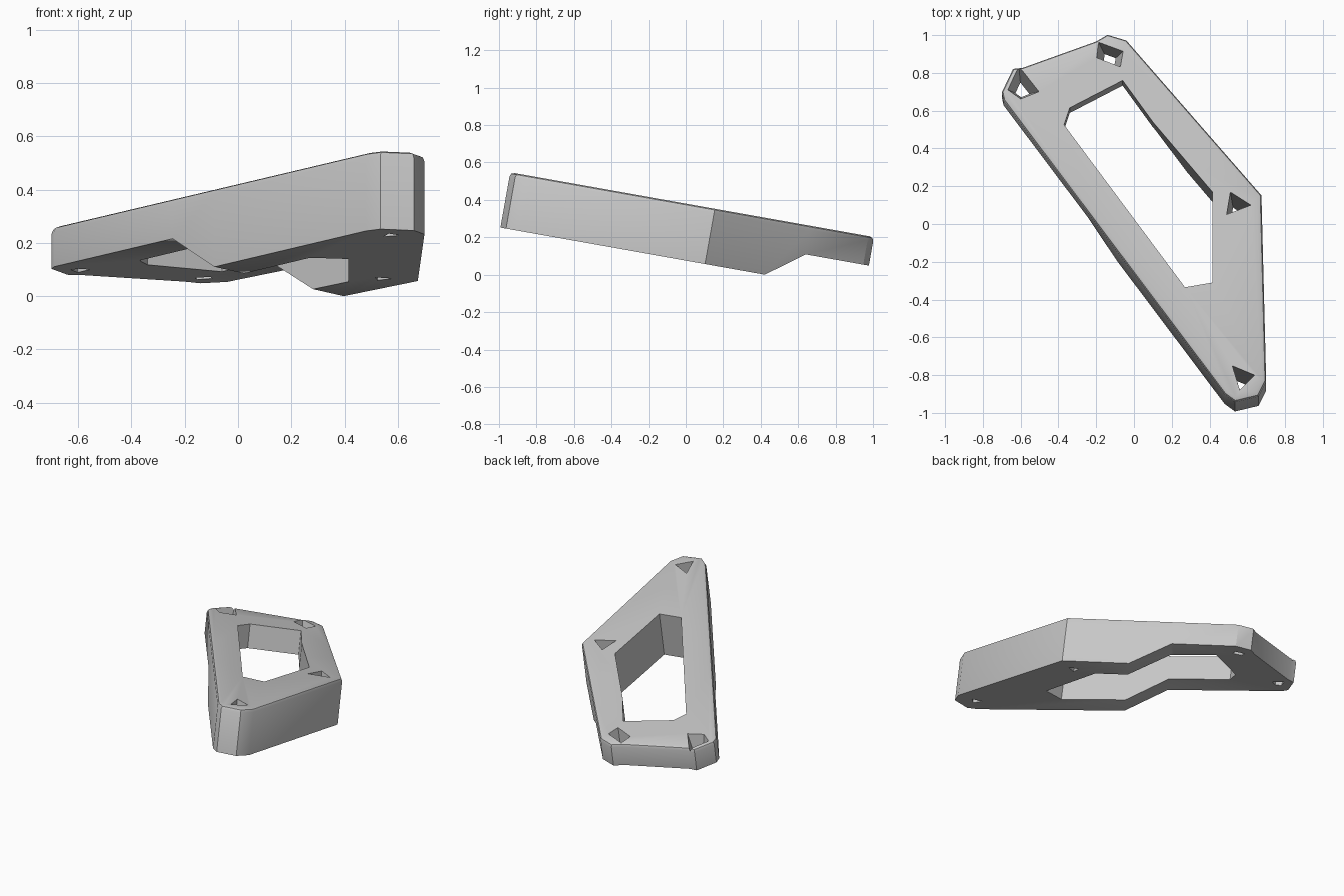
import bpy, bmesh, math
from mathutils import Matrix, Vector

cube = bpy.data.objects.get("Cube")
if cube:
    bpy.data.objects.remove(cube, do_unlink=True)

TILT = math.atan(0.178)
FRAME = Matrix.Translation((0, 0, 0.38)) @ Matrix.Rotation(-TILT, 4, 'X')
THICK, THIN = 0.30, 0.155
# Direction across the underside step, and where its ramp starts and ends
ACROSS = Vector((-0.79, 0.61, 0)).normalized()
RAMP_START, RAMP_END = -0.02, 0.235

grey = bpy.data.materials.new("light_grey")
grey.use_nodes = True
grey.diffuse_color = (0.57, 0.57, 0.57, 1)
grey.node_tree.nodes["Principled BSDF"].inputs["Base Color"].default_value = (0.57, 0.57, 0.57, 1)


def prism(points, top, bottom, taper=1.0):
    """Closed solid between two heights, its lower end scaled by taper."""
    bm = bmesh.new()
    flat = [Vector((x, y / math.cos(TILT), 0)) for x, y in points]
    mid = sum(flat, Vector()) / len(flat)
    upper = [bm.verts.new(p + Vector((0, 0, top))) for p in flat]
    lower = [bm.verts.new(mid.lerp(p, taper) + Vector((0, 0, bottom))) for p in flat]
    bm.faces.new(upper)
    bm.faces.new(lower[::-1])
    for i in range(len(flat)):
        j = (i + 1) % len(flat)
        bm.faces.new((upper[j], upper[i], lower[i], lower[j]))
    bmesh.ops.recalc_face_normals(bm, faces=bm.faces)
    return bm


def finish(name, bm):
    """Place a solid in the tilted frame as an object."""
    bm.transform(FRAME)
    mesh = bpy.data.meshes.new(name)
    bm.to_mesh(mesh)
    bm.free()
    mesh.materials.append(grey)
    ob = bpy.data.objects.new(name, mesh)
    bpy.context.collection.objects.link(ob)
    return ob


# Main plate with a softened top rim
outline = [(0.535, -0.94), (0.66, -0.91), (0.70, -0.83), (0.675, 0.155), (-0.04, 0.975),
           (-0.14, 1.005), (-0.20, 0.97), (-0.59, 0.83), (-0.64, 0.825), (-0.70, 0.70),
           (-0.69, 0.655), (0.48, -0.90)]
body = prism(outline, 0, -THICK)
rim = [e for e in body.edges if all(abs(v.co.z) < 1e-5 for v in e.verts)]
bmesh.ops.bevel(body, geom=rim, offset=0.022, segments=2, profile=0.5,
                affect='EDGES', clamp_overlap=True)

# Underside step: split across the plate, then lift the rear part up the ramp
for s in (RAMP_START, RAMP_END):
    bmesh.ops.bisect_plane(body, geom=body.verts[:] + body.edges[:] + body.faces[:],
                           dist=1e-5, plane_co=ACROSS * s, plane_no=ACROSS)
for v in body.verts:
    if v.co.z < -THICK + 1e-4:
        t = (v.co.dot(ACROSS) - RAMP_START) / (RAMP_END - RAMP_START)
        v.co.z += (THICK - THIN) * min(max(t, 0), 1)
plate = finish("plate_body", body)

# Cutters: central window and four tapered three- or four-sided screw holes
window = [(-0.37, 0.525), (-0.34, 0.615), (-0.06, 0.76), (0.10, 0.54),
          (0.415, 0.17), (0.415, -0.31), (0.27, -0.335)]
holes = {
    "front_hole": ([(0.52, -0.75), (0.64, -0.80), (0.56, -0.88)], THICK, 0.5),
    "side_hole": ([(0.51, 0.17), (0.62, 0.10), (0.49, 0.05)], THICK, 0.5),
    "corner_hole": ([(-0.61, 0.84), (-0.50, 0.70), (-0.60, 0.66), (-0.67, 0.71)], THIN, 0.4),
    "back_hole": ([(-0.20, 0.88), (-0.07, 0.83), (-0.055, 0.915), (-0.19, 0.965)], THIN, 0.4),
}
cutters = [finish("window", prism(window, 0.1, -0.5))]
for name, (points, depth, taper) in holes.items():
    cutters.append(finish(name, prism(points, 0.01, -depth - 0.01, taper)))

bpy.ops.object.select_all(action='DESELECT')
plate.select_set(True)
bpy.context.view_layer.objects.active = plate
for cutter in cutters:
    cutter.hide_render = True
    mod = plate.modifiers.new(cutter.name, 'BOOLEAN')
    mod.operation = 'DIFFERENCE'
    mod.solver = 'EXACT'
    mod.object = cutter
    bpy.ops.object.modifier_apply(modifier=mod.name)
    bpy.data.objects.remove(cutter, do_unlink=True)

bpy.ops.object.shade_smooth_by_angle(angle=math.radians(30))
